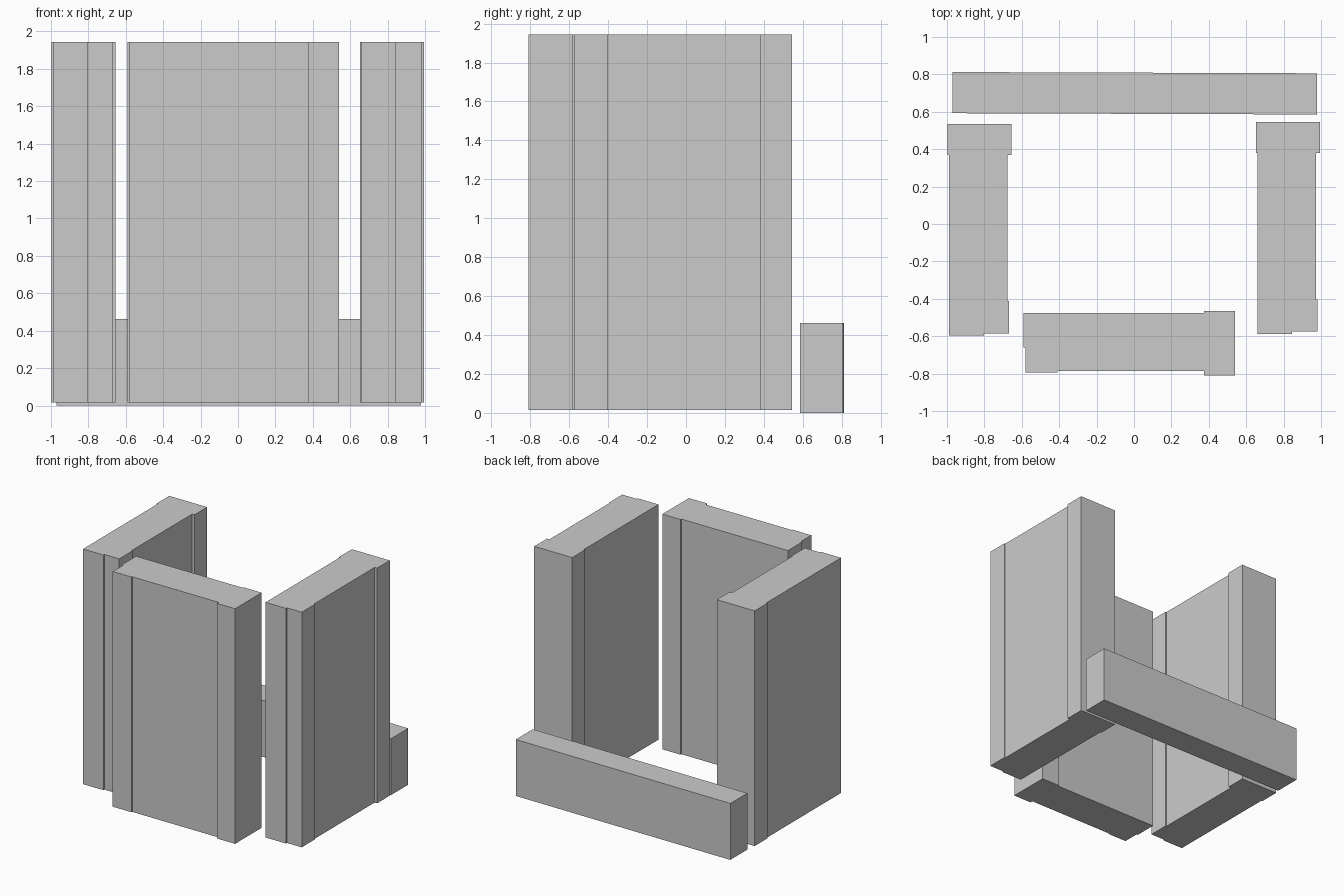
import bpy, bmesh
from math import radians
from mathutils import Matrix

if "Cube" in bpy.data.objects:
    bpy.data.objects.remove(bpy.data.objects["Cube"])

# Wall slab footprint (plan view): wide lip at one end, small steps at the other
WALL = [(-0.998, 0.535), (-0.998, 0.37), (-0.988, 0.37), (-0.988, -0.597),
        (-0.803, -0.597), (-0.803, -0.585), (-0.668, -0.585), (-0.668, -0.413),
        (-0.676, -0.413), (-0.676, 0.37), (-0.654, 0.37), (-0.654, 0.535)]

# Low bar footprint, centred on its own origin
BAR = [(-0.975, -0.11), (0.975, -0.11), (0.975, 0.11), (-0.975, 0.11)]


def extrude(name, outline, z0, z1, matrix):
    """Solid prism from a plan outline, placed by a matrix."""
    bm = bmesh.new()
    face = bm.faces.new([bm.verts.new((x, y, z0)) for x, y in outline])
    top = bmesh.ops.extrude_face_region(bm, geom=[face])["geom"]
    bmesh.ops.translate(bm, vec=(0, 0, z1 - z0),
                        verts=[g for g in top if isinstance(g, bmesh.types.BMVert)])
    bmesh.ops.transform(bm, matrix=matrix, verts=bm.verts)
    bmesh.ops.recalc_face_normals(bm, faces=bm.faces)
    mesh = bpy.data.meshes.new(name)
    bm.to_mesh(mesh)
    bm.free()
    obj = bpy.data.objects.new(name, mesh)
    bpy.context.collection.objects.link(obj)


# Three identical tall walls: left, right, and front turned a quarter
for name, x, y, angle in [("left_wall", 0, 0, 0),
                          ("right_wall", 1.649, 0.01, 0),
                          ("front_wall", 0.005, -1.463, -90)]:
    place = Matrix.Translation((x, y, 0)) @ Matrix.Rotation(radians(angle), 4, 'Z')
    extrude(name, WALL, 0.015, 1.943, place)

# Low back bar, very slightly skewed
extrude("back_bar", BAR, 0, 0.463,
        Matrix.Translation((0.004, 0.699, 0)) @ Matrix.Rotation(radians(-0.2), 4, 'Z'))
